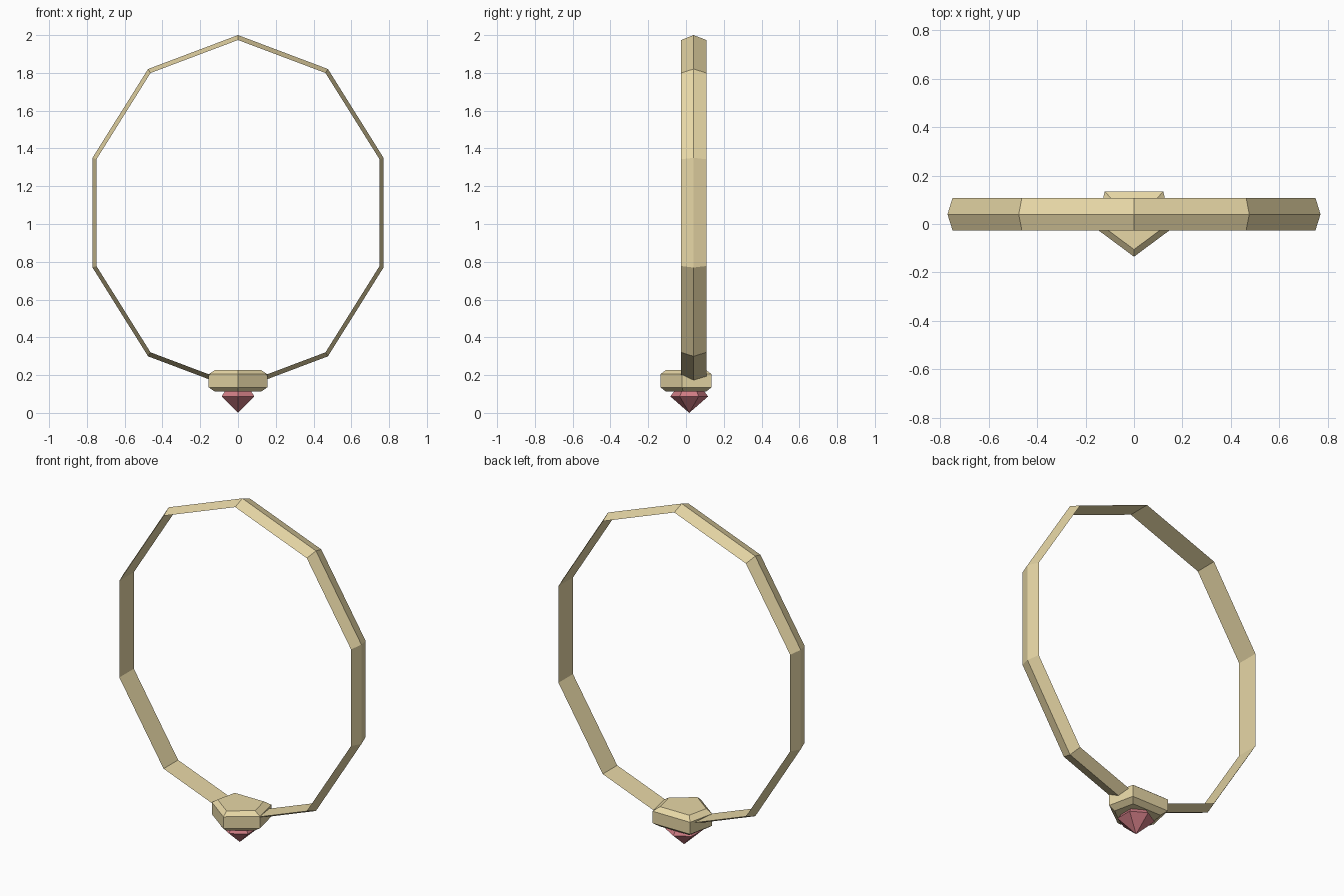
import bpy
from math import sin, cos, pi

if "Cube" in bpy.data.objects:
    bpy.data.objects.remove(bpy.data.objects["Cube"])


def material(name, rgb):
    m = bpy.data.materials.new(name)
    m.diffuse_color = (*rgb, 1)
    m.use_nodes = True
    m.node_tree.nodes["Principled BSDF"].inputs["Base Color"].default_value = m.diffuse_color
    return m


def loft(name, loops, mat, closed=False):
    """Skin equal-sized loops of points; cap the ends or join them in a ring."""
    n, k = len(loops[0]), len(loops)
    verts = [p for loop in loops for p in loop]
    faces = []
    for i in range(k if closed else k - 1):
        a, b = i * n, (i + 1) % k * n
        for j in range(n):
            l = (j + 1) % n
            faces.append((a + j, a + l, b + l, b + j))
    if not closed:
        faces += [tuple(range(n))[::-1], tuple(range((k - 1) * n, k * n))]
    mesh = bpy.data.meshes.new(name)
    mesh.from_pydata(verts, [], faces)
    mesh.validate()
    mesh.materials.append(mat)
    obj = bpy.data.objects.new(name, mesh)
    bpy.context.collection.objects.link(obj)
    bpy.context.view_layer.objects.active = obj
    bpy.ops.object.mode_set(mode='EDIT')
    bpy.ops.mesh.select_all(action='SELECT')
    bpy.ops.mesh.remove_doubles(threshold=0.0005)
    bpy.ops.mesh.normals_make_consistent(inside=False)
    bpy.ops.object.mode_set(mode='OBJECT')
    return obj


gold = material("gold", (0.80, 0.68, 0.38))
red = material("red_gem", (0.62, 0.20, 0.23))

# Band: ten-sided oval hoop with a triangular section, ridge outwards
section = [(0.81, 0.94, 0.04), (0.788, 0.914, 0.108), (0.788, 0.914, -0.026)]
band = [[(rx * sin(i * pi / 5), y, 1.06 + rz * cos(i * pi / 5))
         for rx, rz, y in section] for i in range(10)]
loft("band", band, gold, closed=True)

# Setting: bevelled five-sided block pointing forwards
pentagon = [(0, -0.135), (0.155, -0.02), (0.121, 0.135), (-0.121, 0.135), (-0.155, -0.02)]
profile = [(0.78, 0.112), (1, 0.135), (1, 0.205), (0.78, 0.228)]
loft("setting", [[(x * s, y * s, z) for x, y in pentagon] for s, z in profile], gold)

# Gem: six-sided cut stone with its point down
profile = [(0.0001, 0.0), (0.1, 0.087), (0.08, 0.114)]
gem = [[(r * sin(i * pi / 3), 0.017 + r * cos(i * pi / 3), z) for i in range(6)]
       for r, z in profile]
loft("gem", gem, red)
